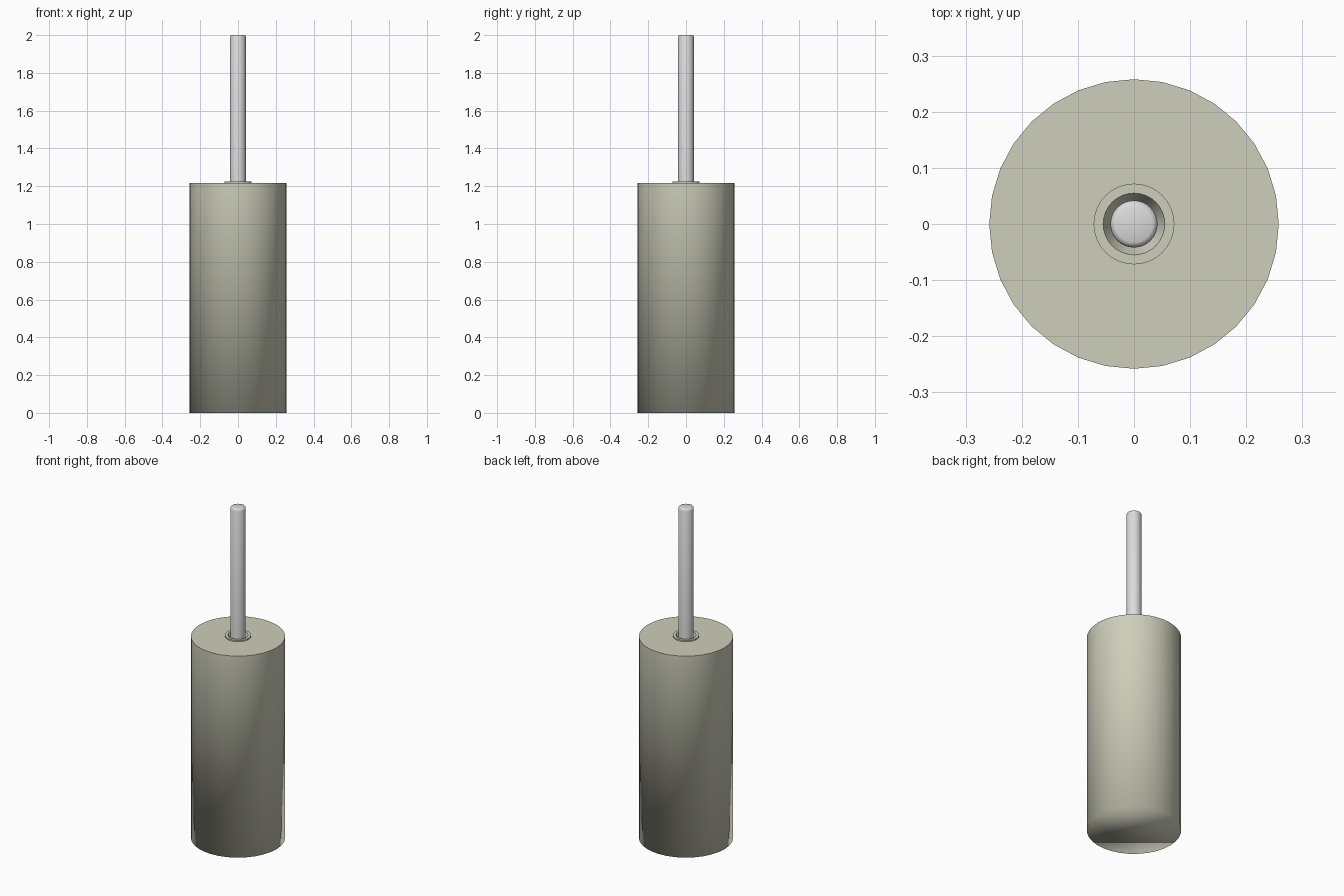
import bpy, bmesh, math

if "Cube" in bpy.data.objects:
    bpy.data.objects.remove(bpy.data.objects["Cube"])

SIDES = 32


def material(name, rgb):
    mat = bpy.data.materials.new(name)
    mat.diffuse_color = (*rgb, 1.0)
    mat.use_nodes = True
    mat.node_tree.nodes["Principled BSDF"].inputs["Base Color"].default_value = mat.diffuse_color
    return mat


def lathe(name, profile, mat, sharp_rings=(), cap_end=False):
    """Spin (radius, height) points around z; the first ring is capped, listed rings stay sharp."""
    bm = bmesh.new()
    rings = []
    for r, z in profile:
        rings.append([bm.verts.new((r * math.cos(2 * math.pi * i / SIDES),
                                    r * math.sin(2 * math.pi * i / SIDES), z))
                      for i in range(SIDES)])
    for low, high in zip(rings, rings[1:]):
        for i in range(SIDES):
            j = (i + 1) % SIDES
            bm.faces.new((low[i], low[j], high[j], high[i]))
    bm.faces.new(rings[0][::-1])
    if cap_end:
        bm.faces.new(rings[-1])
    for face in bm.faces:
        face.smooth = True
    for k in sharp_rings:
        for i in range(SIDES):
            bm.edges.get((rings[k][i], rings[k][(i + 1) % SIDES])).smooth = False
    mesh = bpy.data.meshes.new(name)
    bm.to_mesh(mesh)
    bm.free()
    mesh.materials.append(mat)
    obj = bpy.data.objects.new(name, mesh)
    bpy.context.collection.objects.link(obj)
    return obj


beige = material("beige_ceramic", (0.61, 0.62, 0.49))
steel = material("light_steel", (0.71, 0.71, 0.71))

# Canister: base, wall, flat lid, raised collar and the sloped socket for the handle
lathe("canister", [(0.258, 0.0), (0.258, 1.216), (0.072, 1.216), (0.072, 1.224),
                   (0.055, 1.224), (0.041, 1.195)],
      beige, sharp_rings=(1, 2, 3, 4))

# Handle: slim rod with a softened top edge
lathe("handle", [(0.042, 1.15), (0.042, 1.99), (0.039, 1.997), (0.033, 2.0)],
      steel, sharp_rings=(0,), cap_end=True)
